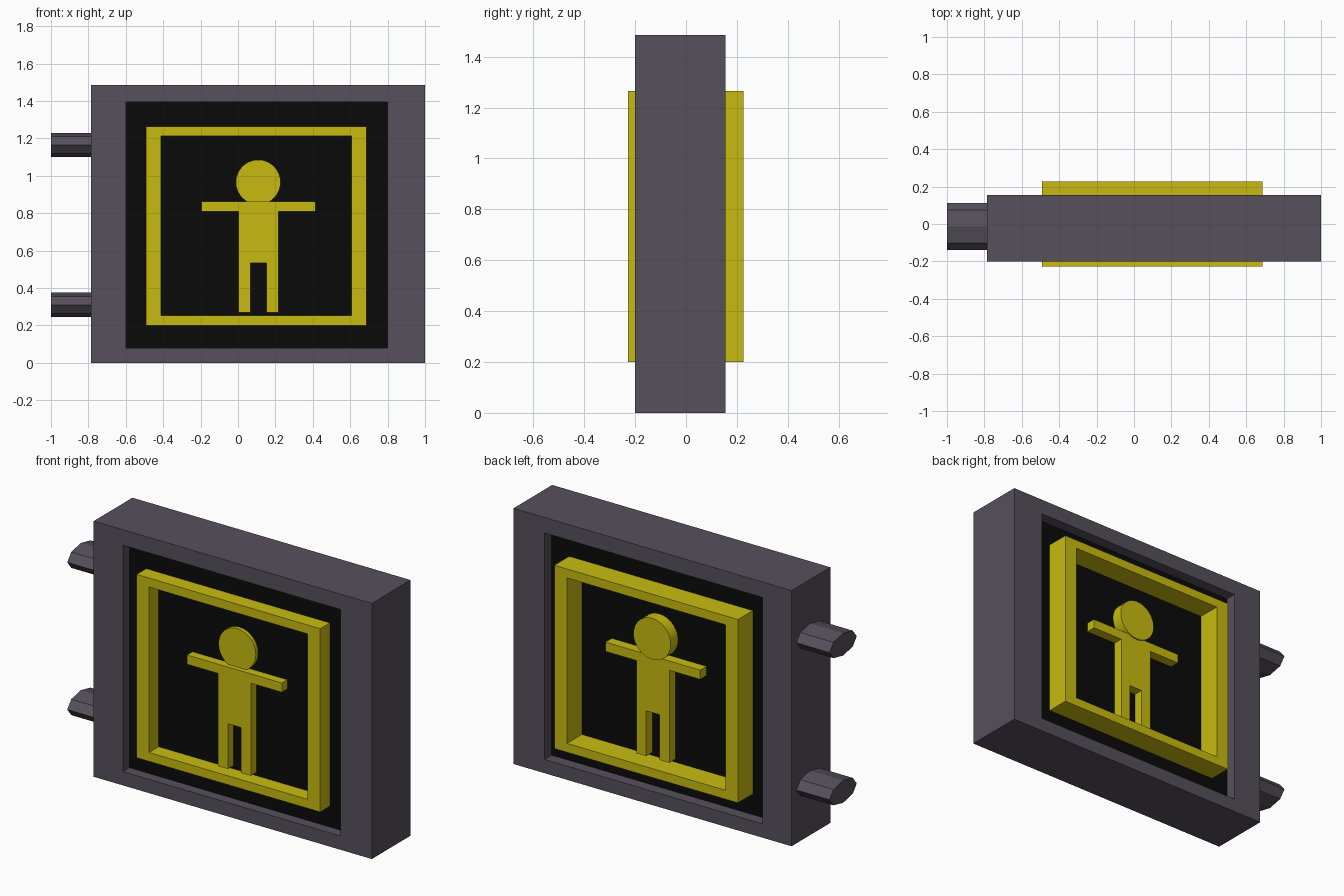
import bpy, bmesh, math

if "Cube" in bpy.data.objects:
    bpy.data.objects.remove(bpy.data.objects["Cube"])


def material(name, rgb):
    m = bpy.data.materials.new(name)
    m.diffuse_color = (*rgb, 1)
    m.use_nodes = True
    m.node_tree.nodes["Principled BSDF"].inputs["Base Color"].default_value = m.diffuse_color
    return m


GREY = material("dark_grey", (0.092, 0.08, 0.105))
BLACK = material("black", (0.003, 0.003, 0.003))
YELLOW = material("yellow", (0.58, 0.50, 0.005))


def finish(name, bm, mat):
    bmesh.ops.recalc_face_normals(bm, faces=bm.faces)
    mesh = bpy.data.meshes.new(name)
    bm.to_mesh(mesh)
    bm.free()
    mesh.materials.append(mat)
    ob = bpy.data.objects.new(name, mesh)
    bpy.context.collection.objects.link(ob)
    return ob


def prism(name, profile, a, b, mat, axis="y"):
    """Extrude a closed profile, (x, z) along y or (y, z) along x, from a to b."""
    bm = bmesh.new()
    place = (lambda p, d: (p[0], d, p[1])) if axis == "y" else (lambda p, d: (d, *p))
    face = bm.faces.new([bm.verts.new(place(p, a)) for p in profile])
    ext = bmesh.ops.extrude_face_region(bm, geom=[face])
    shift = (0, b - a, 0) if axis == "y" else (b - a, 0, 0)
    bmesh.ops.translate(bm, vec=shift,
                        verts=[v for v in ext["geom"] if isinstance(v, bmesh.types.BMVert)])
    return finish(name, bm, mat)


def rect(x0, x1, z0, z1):
    return [(x0, z0), (x1, z0), (x1, z1), (x0, z1)]


def ring(name, outer, inner, y0, y1, mat):
    """Rectangular picture frame between depths y0 and y1."""
    bm = bmesh.new()
    loops = [[bm.verts.new((x, y, z)) for x, z in rect(*r)]
             for r, y in ((outer, y0), (outer, y1), (inner, y1), (inner, y0))]
    for k in range(4):
        a, b = loops[k], loops[(k + 1) % 4]
        for i in range(4):
            j = (i + 1) % 4
            bm.faces.new((a[i], a[j], b[j], b[i]))
    return finish(name, bm, mat)


def ellipse(cx, cz, rx, rz, n):
    return [(cx + rx * math.cos(2 * math.pi * i / n),
             cz + rz * math.sin(2 * math.pi * i / n)) for i in range(n)]


# Housing and recessed panel
ring("housing", (-0.787, 1.0, 0, 1.485), (-0.6, 0.8, 0.08, 1.395), -0.2, 0.155, GREY)
prism("panel", rect(-0.6, 0.8, 0.08, 1.395), -0.14, 0.09, BLACK)

# Raised yellow border, showing on both faces
ring("border", (-0.492, 0.688, 0.2, 1.265), (-0.412, 0.606, 0.252, 1.213),
     -0.228, 0.226, YELLOW)

# Figure: half outline mirrored about its centre line, showing on both faces
CX = 0.11
half = [(0.042, 0.533), (0.042, 0.27), (0.106, 0.27), (0.106, 0.808),
        (0.305, 0.808), (0.305, 0.862)]
outline = [(CX + x, z) for x, z in half] + [(CX - x, z) for x, z in reversed(half)]
prism("figure_body", outline, -0.19, 0.148, YELLOW)
head = prism("figure_head", ellipse(CX - 0.002, 0.966, 0.12, 0.12, 32),
             -0.162, 0.157, YELLOW)
bpy.context.view_layer.objects.active = head
head.select_set(True)
bpy.ops.object.shade_smooth_by_angle()

# Eight-sided mounting pegs
for name, z in (("lower_peg", 0.31), ("upper_peg", 1.165)):
    prism(name, ellipse(-0.014, z, 0.125, 0.065, 8), -1.0, -0.78, GREY, axis="x")
